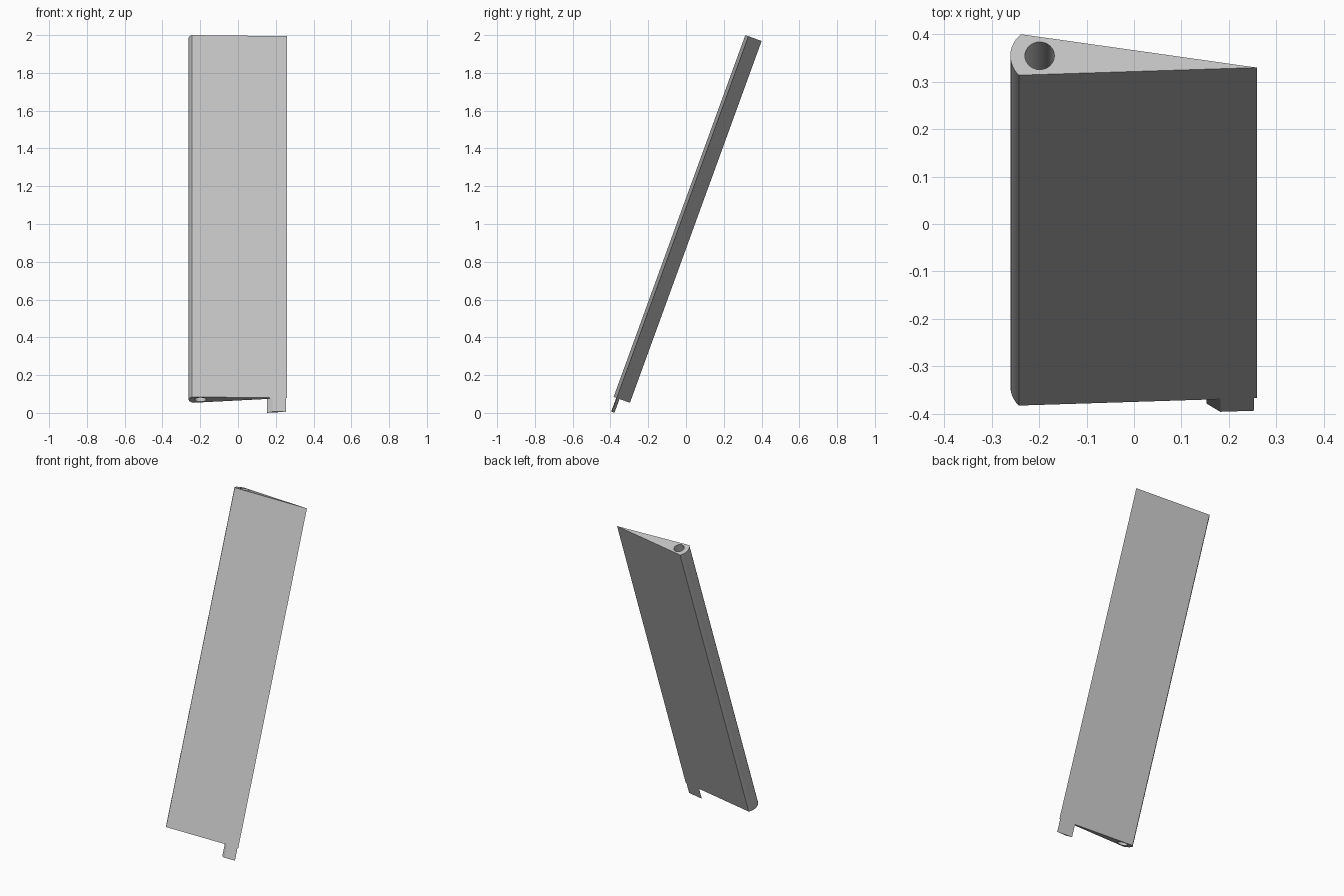
import bpy
import bmesh
from math import sin, cos, radians

TILT = radians(-20)
TOP = (0, 0.314, 2.0)      # upper front corner line of the blade
LENGTH = 2.038
TAB = 0.078
HUB = (-0.199, 0.0436)     # shared centre of the rounded edge and the bore

if "Cube" in bpy.data.objects:
    bpy.data.objects.remove(bpy.data.objects["Cube"])

grey = bpy.data.materials.new("light_grey")
grey.use_nodes = True
colour = (0.54, 0.54, 0.54, 1)
grey.diffuse_color = colour
grey.node_tree.nodes["Principled BSDF"].inputs["Base Color"].default_value = colour


def arc(radius, start, end, count):
    angles = [radians(start + (end - start) * i / count) for i in range(count + 1)]
    return [(HUB[0] + radius * cos(a), HUB[1] + radius * sin(a)) for a in angles]


def extrude_profile(name, loops, bottom, height):
    """Fill closed loops (later loops are holes) and extrude them along the tilted axis."""
    bm = bmesh.new()
    edges = []
    for loop in loops:
        verts = [bm.verts.new((x, y, bottom)) for x, y in loop]
        edges += [bm.edges.new((v, verts[i - 1])) for i, v in enumerate(verts)]
    bmesh.ops.triangle_fill(bm, edges=edges, use_beauty=True)
    result = bmesh.ops.extrude_face_region(bm, geom=bm.faces[:], use_keep_orig=True)
    moved = [g for g in result["geom"] if isinstance(g, bmesh.types.BMVert)]
    bmesh.ops.translate(bm, verts=moved, vec=(0, 0, height))
    bmesh.ops.recalc_face_normals(bm, faces=bm.faces[:])
    mesh = bpy.data.meshes.new(name)
    bm.to_mesh(mesh)
    bm.free()
    mesh.materials.append(grey)
    obj = bpy.data.objects.new(name, mesh)
    bpy.context.collection.objects.link(obj)
    obj.location = TOP
    obj.rotation_euler.x = TILT
    bpy.ops.object.select_all(action="DESELECT")
    obj.select_set(True)
    bpy.context.view_layer.objects.active = obj
    bpy.ops.object.shade_smooth_by_angle(angle=radians(25))
    return obj


# Tapered blade with a rounded thick edge and a bore running its full length
outline = arc(0.062, 129, 224.7, 12) + [(0.259, 0.017)]
bore = arc(0.031, 0, 360, 32)[:-1]
extrude_profile("blade", [outline, bore], -LENGTH, LENGTH)

# Small slanted tab under the thin edge
tab = [(0.182, 0.0144), (0.253, 0.0168), (0.253, 0.0179), (0.153, 0.0329)]
extrude_profile("lower_tab", [tab], -LENGTH - TAB, TAB)
